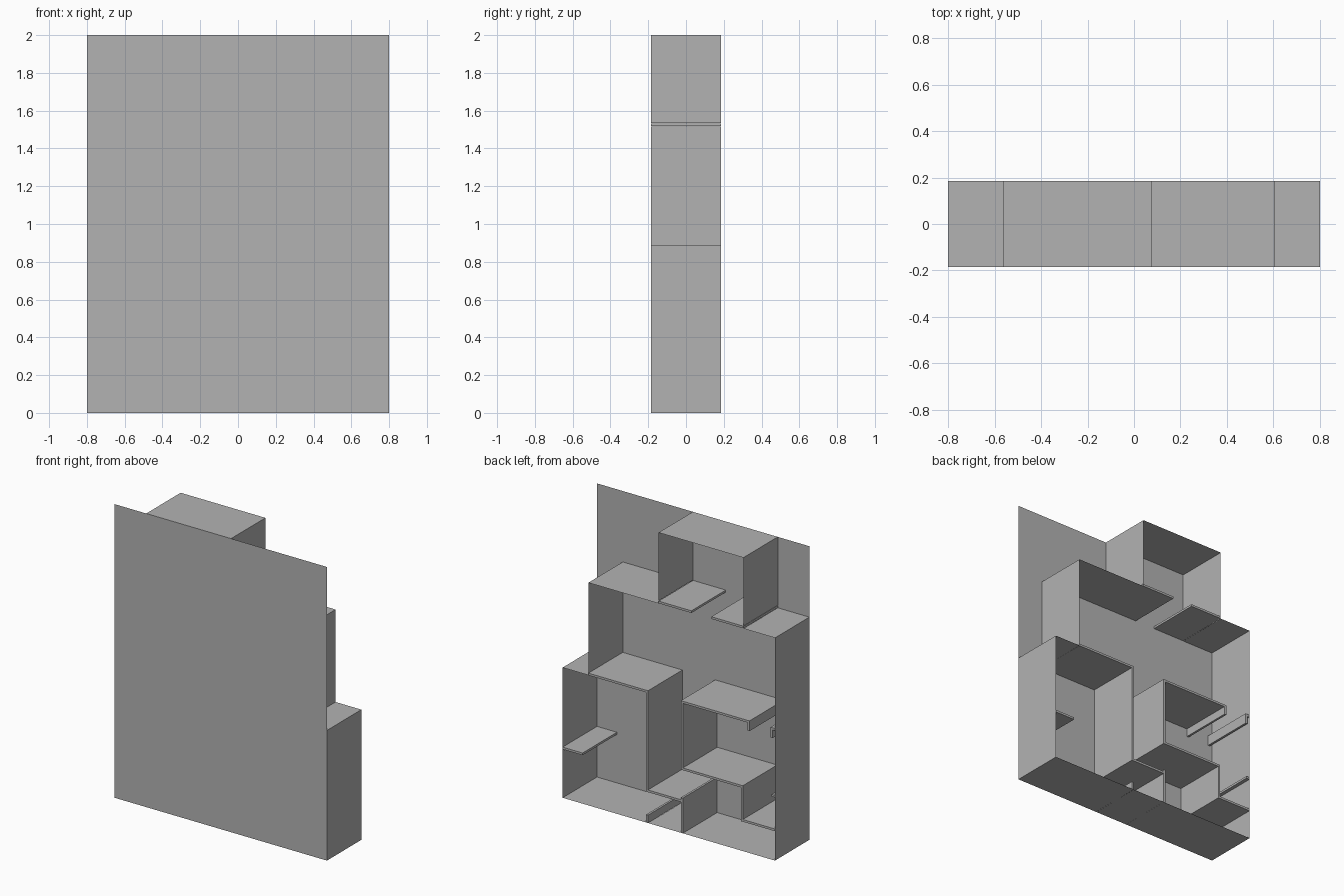
import bpy
import bmesh

cube = bpy.data.objects.get("Cube")
if cube:
    bpy.data.objects.remove(cube, do_unlink=True)

FRONT, BACK = -0.185, 0.185
T = 0.015  # partition thickness

grey = bpy.data.materials.new("plain grey")
grey.use_nodes = True
grey.diffuse_color = (0.45, 0.45, 0.45, 1)
grey.node_tree.nodes["Principled BSDF"].inputs["Base Color"].default_value = grey.diffuse_color


def finish(name, bm):
    mesh = bpy.data.meshes.new(name)
    bm.to_mesh(mesh)
    bm.free()
    mesh.materials.append(grey)
    obj = bpy.data.objects.new(name, mesh)
    bpy.context.collection.objects.link(obj)


def sheet(name, path):
    """Thin outer wall: an (x, z) path drawn from front to back."""
    bm = bmesh.new()
    pairs = [(bm.verts.new((x, FRONT, z)), bm.verts.new((x, BACK, z))) for x, z in path]
    for (a, b), (c, d) in zip(pairs, pairs[1:]):
        bm.faces.new((a, b, d, c))
    finish(name, bm)


def slab(name, x0, x1, z0, z1):
    """Solid inner partition between two rooms."""
    bm = bmesh.new()
    bmesh.ops.create_cube(bm, size=1)
    for v in bm.verts:
        v.co.x = x1 if v.co.x > 0 else x0
        v.co.y = BACK if v.co.y > 0 else FRONT
        v.co.z = z1 if v.co.z > 0 else z0
    finish(name, bm)


def shelf(name, x0, x1, z):
    slab(name, x0, x1, z, z + T)


def upright(name, x, z0, z1):
    slab(name, x - T / 2, x + T / 2, z0, z1)


# Large base panel
bm = bmesh.new()
bm.faces.new([bm.verts.new((x, FRONT, z))
              for x, z in ((-0.8, 0), (0.8, 0), (0.8, 2), (-0.8, 2))])
finish("front_panel", bm)

# Outer walls, split where partitions meet them
sheet("upper_room_wall", [(-0.562, 1.535), (-0.562, 2), (0.077, 2), (0.077, 1.535)])
sheet("middle_room_right_wall", [(-0.562, 1.517), (-0.8, 1.517), (-0.8, 0.9)])
sheet("middle_room_left_wall", [(0.077, 1.517), (0.606, 1.517), (0.606, 0.9)])
sheet("left_room_wall", [(0.606, 0.887), (0.8, 0.887), (0.8, 0.345)])
sheet("left_room_base", [(0.8, 0.33), (0.8, 0), (0.172, 0)])
sheet("closet_base", [(0.157, 0), (-0.09, 0)])
sheet("right_room_base", [(-0.105, 0), (-0.8, 0), (-0.8, 0.2)])
sheet("small_room_wall", [(-0.8, 0.215), (-0.8, 0.43)])
sheet("right_room_wall", [(-0.8, 0.445), (-0.8, 0.885)])

# Upper room floor with a doorway
shelf("upper_floor_left", -0.17, 0.077, 1.518)
shelf("upper_floor_right", -0.562, -0.32, 1.518)

# Left room
shelf("left_room_ceiling", 0.157, 0.606, 0.886)
shelf("left_room_stub", 0.65, 0.8, 0.33)
upright("left_partition", 0.165, 0.21, 0.9)
upright("left_partition_foot", 0.165, 0, 0.053)

# Corridor and closet
shelf("closet_ceiling", -0.097, 0.165, 0.21)
upright("centre_partition", -0.098, 0.43, 0.9)
upright("centre_partition_foot", -0.098, 0, 0.24)

# Right rooms
shelf("right_room_ceiling", -0.6, -0.098, 0.885)
shelf("right_ceiling_stub", -0.8, -0.77, 0.885)
upright("right_door_jamb_left", -0.6, 0.83, 0.9)
upright("right_door_jamb_right", -0.775, 0.83, 0.9)
shelf("right_room_floor", -0.55, -0.098, 0.43)
shelf("right_floor_stub", -0.8, -0.775, 0.43)
upright("small_room_partition", -0.55, 0.2, 0.445)
shelf("small_room_floor", -0.8, -0.55, 0.2)
